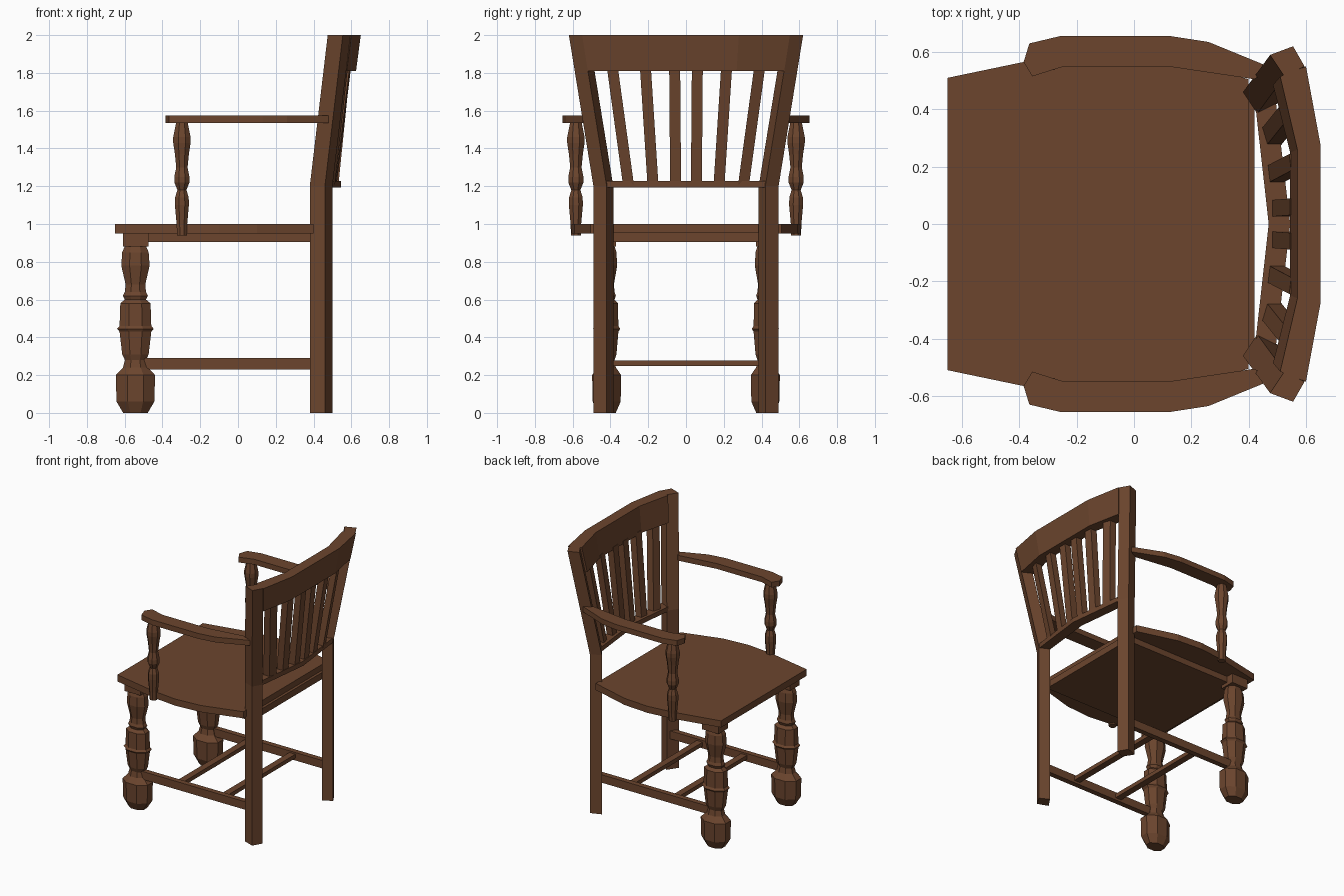
import bpy, bmesh, math

if "Cube" in bpy.data.objects:
    bpy.data.objects.remove(bpy.data.objects["Cube"])

wood = bpy.data.materials.new("brown_wood")
wood.diffuse_color = (0.15, 0.06, 0.027, 1)
wood.use_nodes = True
wood.node_tree.nodes["Principled BSDF"].inputs["Base Color"].default_value = wood.diffuse_color


def loft(name, rings):
    """Skin a closed flat-shaded solid through rings of (x, y, z) points."""
    bm = bmesh.new()
    vs = [[bm.verts.new(p) for p in r] for r in rings]
    n = len(rings[0])
    for a, b in zip(vs, vs[1:]):
        for i in range(n):
            j = (i + 1) % n
            bm.faces.new((a[i], a[j], b[j], b[i]))
    bm.faces.new(vs[0][::-1])
    bm.faces.new(vs[-1])
    bmesh.ops.recalc_face_normals(bm, faces=bm.faces)
    me = bpy.data.meshes.new(name)
    bm.to_mesh(me)
    bm.free()
    me.materials.append(wood)
    ob = bpy.data.objects.new(name, me)
    bpy.context.collection.objects.link(ob)
    return ob


def ring(pts, z, dx=0, dy=0, s=1):
    return [(x + dx, s * (y + dy), z) for x, y in pts]


def prism(name, pts, z0, z1, s=1):
    return loft(name, [ring(pts, z0, s=s), ring(pts, z1, s=s)])


def rect(x0, x1, y0, y1):
    return [(x0, y0), (x1, y0), (x1, y1), (x0, y1)]


def box(name, x0, x1, y0, y1, z0, z1, s=1):
    return prism(name, rect(x0, x1, y0, y1), z0, z1, s)


def turned(name, x, y, profile, ysc=1.0, sides=8):
    """Turned spindle; profile holds (half width, z)."""
    k = 1 / math.cos(math.pi / sides)
    ang = [2 * math.pi * (i + 0.5) / sides for i in range(sides)]
    return loft(name, [[(x + r * k * math.cos(a), y + r * k * ysc * math.sin(a), z)
                        for a in ang] for r, z in profile])


# seat board and the frame beneath it
half = [(-0.65, 0.51), (-0.3, 0.583), (-0.1, 0.605), (0.1, 0.59), (0.4, 0.505)]
prism("seat", half + [(x, -y) for x, y in half[::-1]], 0.95, 1.0)
box("seat_frame", -0.59, 0.42, -0.43, 0.43, 0.905, 0.955)

leg_profile = [(.065, 0), (.1, .06), (.104, .2), (.066, .24), (.056, .28), (.07, .31),
               (.084, .43), (.097, .445), (.084, .46), (.08, .58), (.056, .6),
               (.066, .62), (.056, .64), (.052, .68), (.075, .78), (.07, .85), (.055, .885)]
post_profile = [(.026, .94), (.028, 1.0), (.037, 1.1), (.036, 1.14), (.024, 1.18),
                (.04, 1.22), (.04, 1.25), (.03, 1.3), (.037, 1.37), (.046, 1.43),
                (.046, 1.46), (.03, 1.54)]
leg_plan = [(.38, .46), (.43, .385), (.5, .42), (.46, .49)]
arm_plan = [(-.385, .565), (-.365, .63), (-.26, .655), (.13, .655), (.26, .635),
            (.48, .545), (.42, .505), (.13, .548), (-.25, .548), (-.355, .515)]

for s, side in ((1, "left"), (-1, "right")):
    # front leg with its square cap
    turned("front_leg_" + side, -0.543, s * 0.42, leg_profile, 0.74)
    box("front_leg_cap_" + side, -0.61, -0.475, 0.37, 0.485, 0.88, 0.955, s)
    # back leg leaning out above the seat
    loft("back_leg_" + side, [ring(leg_plan, 0, s=s), ring(leg_plan, 1.2, s=s),
                              ring(leg_plan, 2.0, .095, .13, s)])
    # armrest and its turned post
    prism("armrest_" + side, arm_plan, 1.535, 1.575, s)
    turned("armrest_post_" + side, -0.297, s * 0.583, post_profile)
    # side stretcher
    box("side_stretcher_" + side, -0.52, 0.42, 0.405, 0.445, 0.23, 0.29, s)
    # back slats, fanned out
    for i, (yb, xb, yt, xt) in enumerate([(.055, .507, .06, .57), (.175, .494, .215, .57),
                                          (.305, .48, .39, .548)]):
        t = (0, -.12, -.3)[i]  # slats follow the curve of the back
        plan = [(t * v + u, v) for u, v in rect(-.025, .025, -.029, .029)]
        loft(f"back_slat_{side}_{i + 1}", [ring(plan, 1.21, xb, yb, s),
                                           ring(plan, 1.83, xt, yt, s)])

# cross stretchers
for i, x in enumerate((-0.2, 0.17)):
    box(f"cross_stretcher_{i + 1}", x - .025, x + .025, -0.42, 0.42, 0.247, 0.277)

# lower back rail
prism("lower_back_rail", [(.425, .4), (.47, 0), (.425, -.4), (.495, -.425),
                          (.545, 0), (.495, .425)], 1.193, 1.228)

# curved top rail
top = [(.6, .55), (.65, .28), (.65, -.28), (.6, -.55),
       (.51, -.515), (.57, -.26), (.57, .26), (.51, .515)]
low = [(x - .025, y - math.copysign(.03 if abs(y) > .4 else .012, y)) for x, y in top]
loft("top_rail", [ring(low, 1.81), ring(top, 2.0)])
